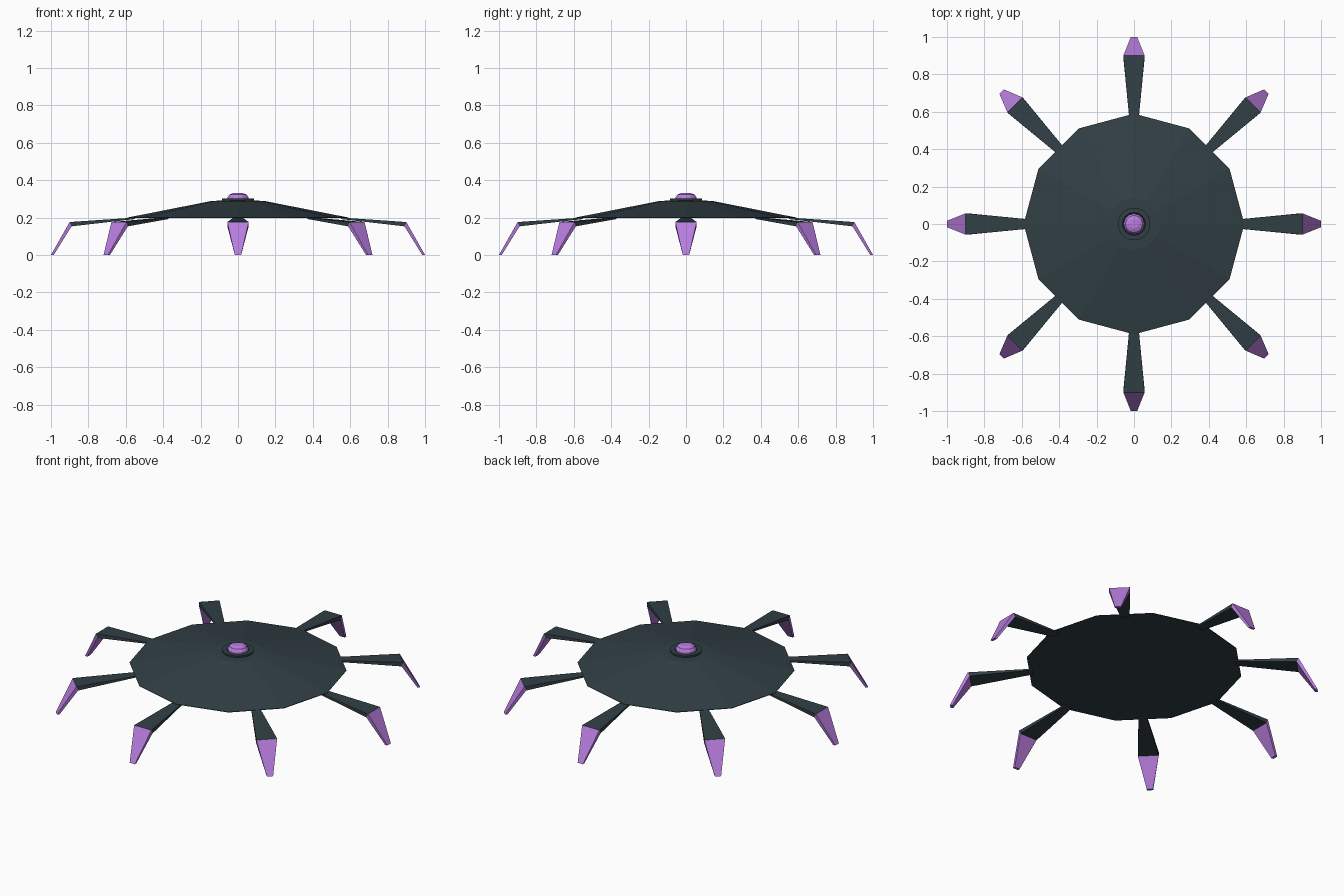
import bpy, math
from mathutils import Matrix

if "Cube" in bpy.data.objects:
    bpy.data.objects.remove(bpy.data.objects["Cube"])


def material(name, color):
    m = bpy.data.materials.new(name)
    m.diffuse_color = (*color, 1)
    m.use_nodes = True
    m.node_tree.nodes["Principled BSDF"].inputs["Base Color"].default_value = m.diffuse_color
    return m


SLATE = material("dark slate", (0.031, 0.050, 0.059))
PURPLE = material("violet", (0.479, 0.205, 0.730))


def make(name, verts, faces, mat):
    me = bpy.data.meshes.new(name)
    me.from_pydata(verts, [], faces)
    me.materials.append(mat)
    ob = bpy.data.objects.new(name, me)
    bpy.context.collection.objects.link(ob)
    return ob


def lathe(name, profile, sides, mat):
    """Closed solid of stacked rings, profile = (radius, z) from bottom to top."""
    verts = [(r * math.cos(2 * math.pi * i / sides), r * math.sin(2 * math.pi * i / sides), z)
             for r, z in profile for i in range(sides)]
    faces = [tuple(reversed(range(sides)))]
    for k in range(len(profile) - 1):
        for i in range(sides):
            j = (i + 1) % sides
            faces.append((k * sides + i, k * sides + j, (k + 1) * sides + j, (k + 1) * sides + i))
    top = (len(profile) - 1) * sides
    faces.append(tuple(range(top, top + sides)))
    return make(name, verts, faces, mat)


def beam(name, start, end, mat, angle):
    """Tapered four-sided bar; each end = (outer x, outer z, inner x, inner z, half width)."""
    verts = []
    for ox, oz, ix, iz, w in (start, end):
        verts += [(ox, -w, oz), (ox, w, oz), (ix, w, iz), (ix, -w, iz)]
    faces = [(0, 3, 2, 1), (4, 5, 6, 7)]
    faces += [(i, (i + 1) % 4, (i + 1) % 4 + 4, i + 4) for i in range(4)]
    ob = make(name, verts, faces, mat)
    ob.data.transform(Matrix.Rotation(angle, 4, 'Z'))
    return ob


# Shallow conical body
lathe("body_disc", [(0.59, 0.197), (0.59, 0.200), (0.14, 0.289), (0.08, 0.291)], 12, SLATE)

# Button on top: collar and dome
lathe("button_collar", [(0.085, 0.285), (0.087, 0.302), (0.062, 0.302), (0.058, 0.297)], 16, SLATE)
lathe("button_dome", [(0.056, 0.295), (0.056, 0.308), (0.046, 0.323), (0.025, 0.331)], 12, PURPLE)

# Eight legs with claws
for n in range(8):
    a = n * math.pi / 4
    beam(f"leg_{n + 1}", (0.55, 0.200, 0.55, 0.192, 0.024),
         (0.90, 0.176, 0.89, 0.153, 0.057), SLATE, a)
    beam(f"claw_{n + 1}", (0.90, 0.176, 0.89, 0.153, 0.057),
         (1.00, 0.0, 0.985, 0.0, 0.017), PURPLE, a)
